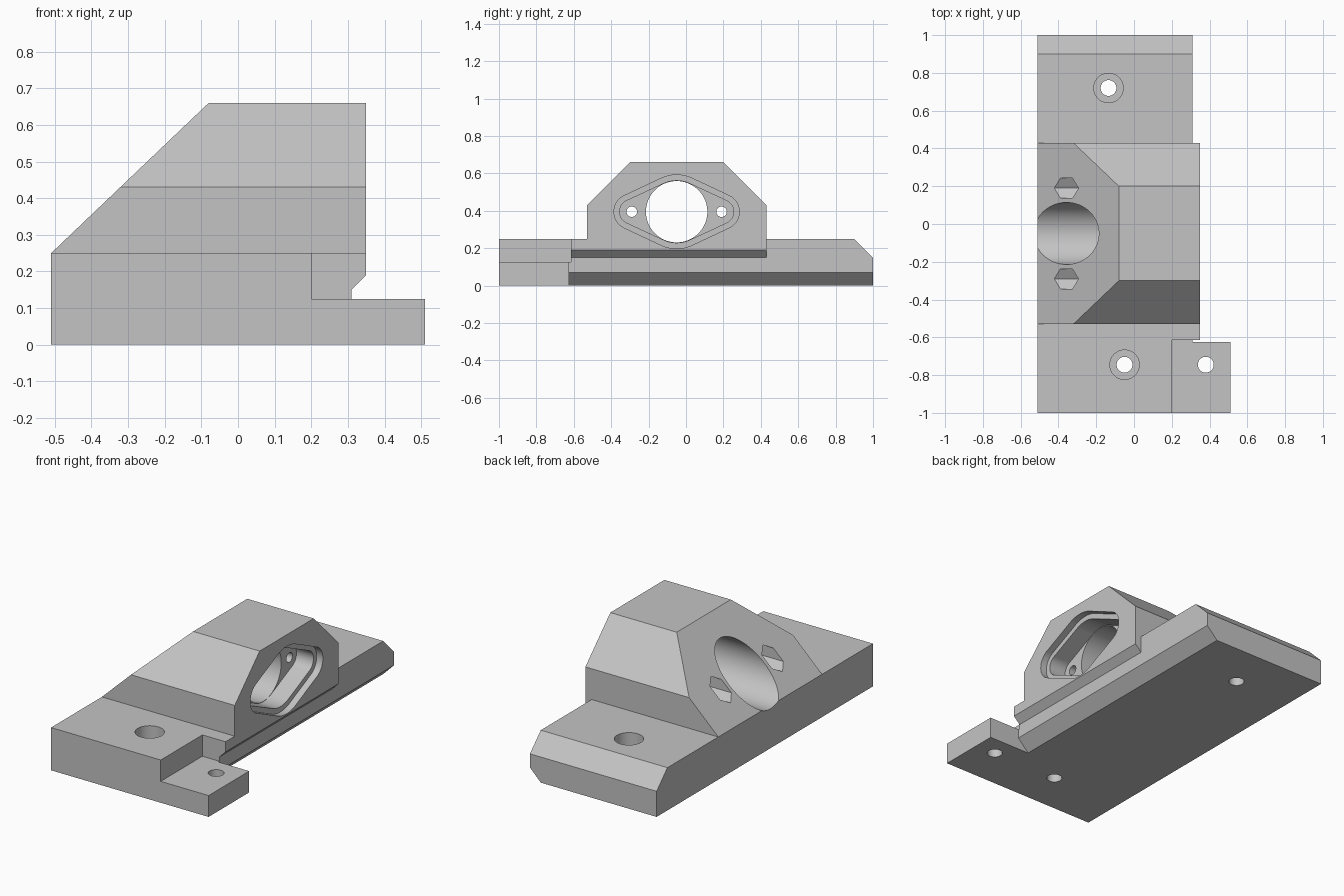
import bpy, bmesh, math
from mathutils import Vector
from mathutils.geometry import convex_hull_2d

if "Cube" in bpy.data.objects:
    bpy.data.objects.remove(bpy.data.objects["Cube"])

grey = bpy.data.materials.new("light grey plastic")
grey.use_nodes = True
colour = (0.55, 0.55, 0.55, 1)
grey.diffuse_color = colour
grey.node_tree.nodes["Principled BSDF"].inputs["Base Color"].default_value = colour


def prism(name, points, axis, start, end):
    """Extrude a 2D profile along an axis; the profile uses the other two axes in order."""
    place = {"x": lambda p, t: (t, p[0], p[1]),
             "y": lambda p, t: (p[0], t, p[1]),
             "z": lambda p, t: (p[0], p[1], t)}[axis]
    bm = bmesh.new()
    low = [bm.verts.new(place(p, start)) for p in points]
    high = [bm.verts.new(place(p, end)) for p in points]
    bm.faces.new(low)
    bm.faces.new(high)
    n = len(points)
    for i in range(n):
        j = (i + 1) % n
        bm.faces.new((low[i], low[j], high[j], high[i]))
    bmesh.ops.recalc_face_normals(bm, faces=bm.faces)
    mesh = bpy.data.meshes.new(name)
    bm.to_mesh(mesh)
    bm.free()
    mesh.materials.append(grey)
    obj = bpy.data.objects.new(name, mesh)
    bpy.context.collection.objects.link(obj)
    return obj


def rect(a, b, c, d):
    return [(a, c), (b, c), (b, d), (a, d)]


def circle(u, v, r, n=64):
    return [(u + r * math.cos(math.tau * i / n), v + r * math.sin(math.tau * i / n))
            for i in range(n)]


def combine(target, other, operation):
    """Apply a boolean and throw the second object away."""
    mod = target.modifiers.new("boolean", "BOOLEAN")
    mod.operation, mod.solver, mod.object = operation, "EXACT", other
    bpy.context.view_layer.objects.active = target
    bpy.ops.object.modifier_apply(modifier=mod.name)
    bpy.data.objects.remove(other)


def cut(target, *args):
    combine(target, prism("cutter", *args), "DIFFERENCE")


# Base plate with bevelled lower edge and sloped back end
body = prism("mount_body", [(-.51, 0), (.24, 0), (.31, .07), (.31, .25), (-.51, .25)],
             "y", -1, 1)
cut(body, [(.9, .25), (1, .15), (1.1, .05), (1.1, .35), (.8, .35)], "x", -1, 1)

# Housing with a side ledge, sloped rear and undercut lip
housing = prism("housing", [(-.53, .15), (.43, .15), (.43, .43), (.2, .66),
                            (-.3, .66), (-.53, .43)], "x", -.51, .35)
combine(housing, prism("ledge", rect(.1, .35, .15, .25), "y", -.615, .43), "UNION")
run, rise = .43, .41
cut(housing, [(-.51 - run, .25 - rise), (-.08 + run, .66 + rise),
              (-.51 - run, .66 + rise)], "y", -1, 1)
cut(housing, [(.3, .14), (.37, .21), (.37, .14)], "y", -1, 1)
combine(body, housing, "UNION")

# Front corner pocket and low tab
cut(body, rect(.2, .6, -1.1, -.615), "z", .125, .4)
combine(body, prism("tab", rect(.1, .51, -1, -.625), "z", 0, .125), "UNION")

# Main bore and the two-step flange recess
mid_y, mid_z, spread = -.05, .395, .24
bolt_ys = (mid_y - spread, mid_y + spread)
for mid_r, end_r, floor in ((.197, .095, .31), (.166, .065, .2)):
    outline = circle(mid_y, mid_z, mid_r, 96)
    for y in bolt_ys:
        outline += circle(y, mid_z, end_r)
    hull = [outline[i] for i in convex_hull_2d([Vector(p) for p in outline])]
    cut(body, hull, "x", floor, .5)
cut(body, circle(mid_y, mid_z, .164, 96), "x", -.7, .5)

# Bolt holes with hexagonal nut pockets on the slope
for y in bolt_ys:
    cut(body, circle(y, mid_z, .028, 32), "x", -.7, .5)
    hexagon = [(y + .061 * math.sin(math.tau * i / 6), mid_z + .061 * math.cos(math.tau * i / 6))
               for i in range(6)]
    cut(body, hexagon, "x", -.7, -.22)

# Vertical screw holes, two of them counterbored
for x, y, bored in ((-.135, .72, True), (-.05, -.745, True), (.38, -.745, False)):
    cut(body, circle(x, y, .042, 48), "z", -.1, .4)
    if bored:
        cut(body, circle(x, y, .078, 48), "z", .125, .4)

# Smooth the round walls, keep the edges crisp
bpy.ops.object.select_all(action="DESELECT")
body.select_set(True)
bpy.context.view_layer.objects.active = body
bpy.ops.object.shade_smooth_by_angle(angle=math.radians(25))
